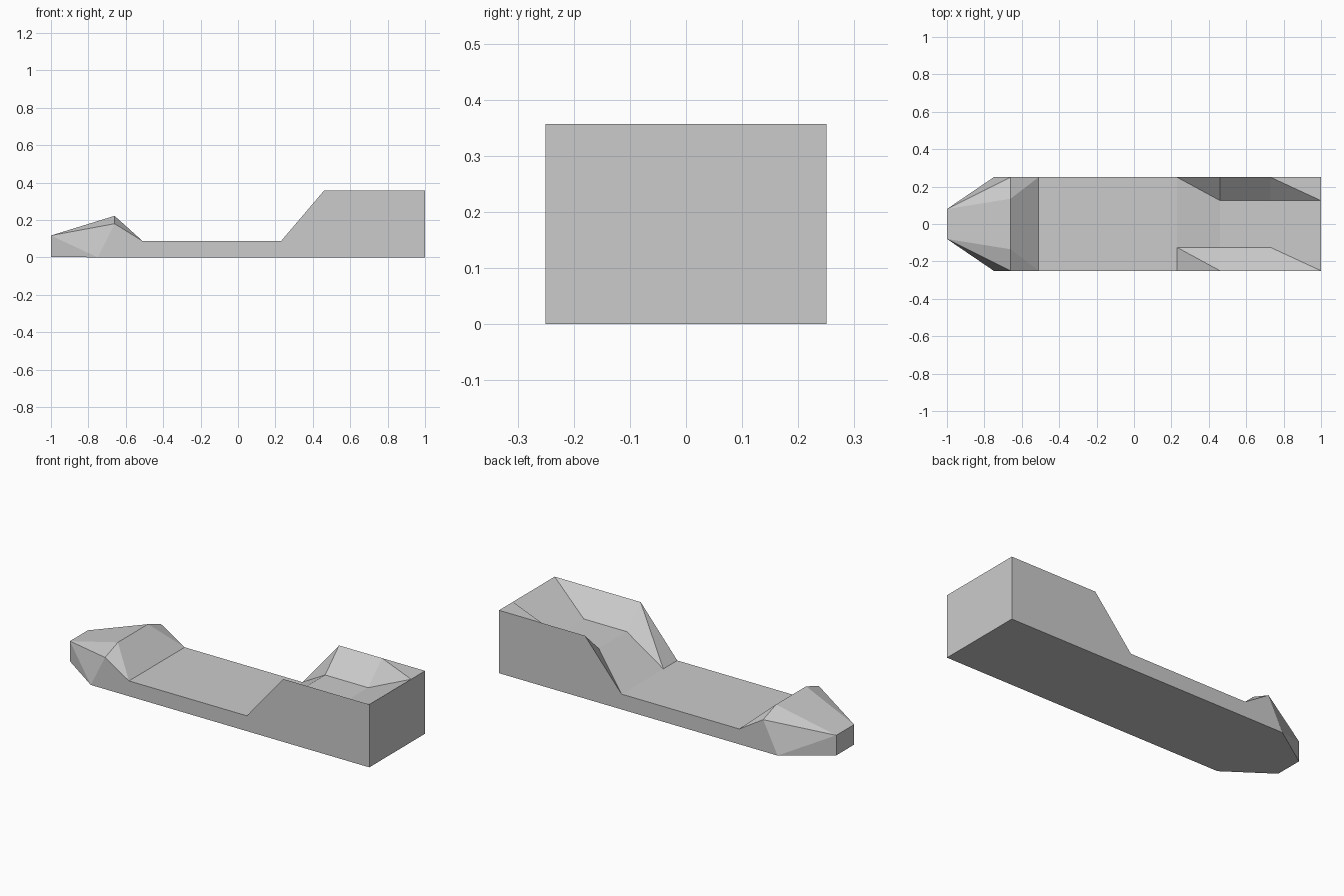
import bpy, bmesh

cube = bpy.data.objects.get("Cube")
if cube:
    bpy.data.objects.remove(cube, do_unlink=True)

# Main dimensions
W = 0.25            # half beam
IN = 0.125          # half width of the well
DECK, WELL, TOP = 0.087, 0.237, 0.357
FORE, AFT = -0.51, 0.23     # ends of the flat deck
RAMP, BACK = 0.46, 0.73     # well floor from and to

grey = bpy.data.materials.new("hull_grey")
grey.use_nodes = True
grey.diffuse_color = (0.6, 0.6, 0.6, 1)
grey.node_tree.nodes["Principled BSDF"].inputs["Base Color"].default_value = (0.6, 0.6, 0.6, 1)


def finish(bm, name, joints):
    """Orient the closed solid, open it where it meets its neighbours, add it."""
    bmesh.ops.recalc_face_normals(bm, faces=bm.faces[:])
    hidden = [f for f in bm.faces
              if any(all(abs(v.co.x - x) < 1e-4 for v in f.verts) for x in joints)]
    bmesh.ops.delete(bm, geom=hidden, context='FACES')
    mesh = bpy.data.meshes.new(name)
    bm.to_mesh(mesh)
    bm.free()
    mesh.materials.append(grey)
    bpy.context.collection.objects.link(bpy.data.objects.new(name, mesh))


def convex(points, name, joints):
    """Convex solid from points, mirrored across the centre line."""
    bm = bmesh.new()
    for x, y, z in points:
        for s in (1, -1):
            bm.verts.new((x, s * y, z))
    bmesh.ops.convex_hull(bm, input=bm.verts[:])
    bmesh.ops.dissolve_limit(bm, angle_limit=0.01, verts=bm.verts[:], edges=bm.edges[:])
    finish(bm, name, joints)


# Low flat midsection
convex([(x, W, z) for x in (FORE, AFT) for z in (0, DECK)], "mid_deck", (FORE, AFT))

# Raised, tapering bow
convex([(FORE, W, 0), (FORE, W, DECK),
        (-0.66, W, 0.18), (-0.66, 0.135, 0.222),
        (-0.75, W, 0),
        (-1, 0.08, 0.003), (-1, 0.08, 0.117)], "bow", (FORE,))

# Stern block with a sunken well
bm = bmesh.new()
known = {}


def face(*points):
    bm.faces.new([known.setdefault(p, None) or known.update({p: bm.verts.new(p)}) or known[p]
                  for p in points])


def side(s):
    """Named corner points for one side of the stern."""
    return dict(foot=(AFT, s * W, DECK), foot_in=(AFT, s * IN, DECK),
                rim=(RAMP, s * W, TOP), rim_end=(1, s * W, TOP),
                well=(RAMP, s * IN, WELL), well_end=(BACK, s * IN, WELL),
                keel=(AFT, s * W, 0), keel_end=(1, s * W, 0))


L, R = side(1), side(-1)
notch = (BACK, W, TOP)      # corner of the flat rear ledge
ledge = (1, IN, TOP)

# Well: front ramp, floor, rear ramp
face(L["foot_in"], L["well"], R["well"], R["foot_in"])
face(L["well"], L["well_end"], R["well_end"], R["well"])
face(L["well_end"], ledge, R["rim_end"], R["well_end"])

# Sloping wall on the front side
face(R["foot"], R["foot_in"], R["rim"])
face(R["foot_in"], R["well"], R["rim"])
face(R["well"], R["well_end"], R["rim_end"], R["rim"])

# Sloping wall and ledge on the back side
face(L["foot"], L["foot_in"], L["well"])
face(L["foot"], L["well"], L["rim"])
face(L["well"], L["well_end"], notch, L["rim"])
face(L["well_end"], ledge, notch)
face(notch, ledge, L["rim_end"])

# Outer sides, transom, bottom and bulkhead
face(R["keel"], R["foot"], R["rim"], R["rim_end"], R["keel_end"])
face(L["keel"], L["foot"], L["rim"], notch, L["rim_end"], L["keel_end"])
face(R["keel_end"], R["rim_end"], ledge, L["rim_end"], L["keel_end"])
face(R["keel"], R["keel_end"], L["keel_end"], L["keel"])
face(R["keel"], R["foot"], R["foot_in"], L["foot_in"], L["foot"], L["keel"])
finish(bm, "stern", (AFT,))
